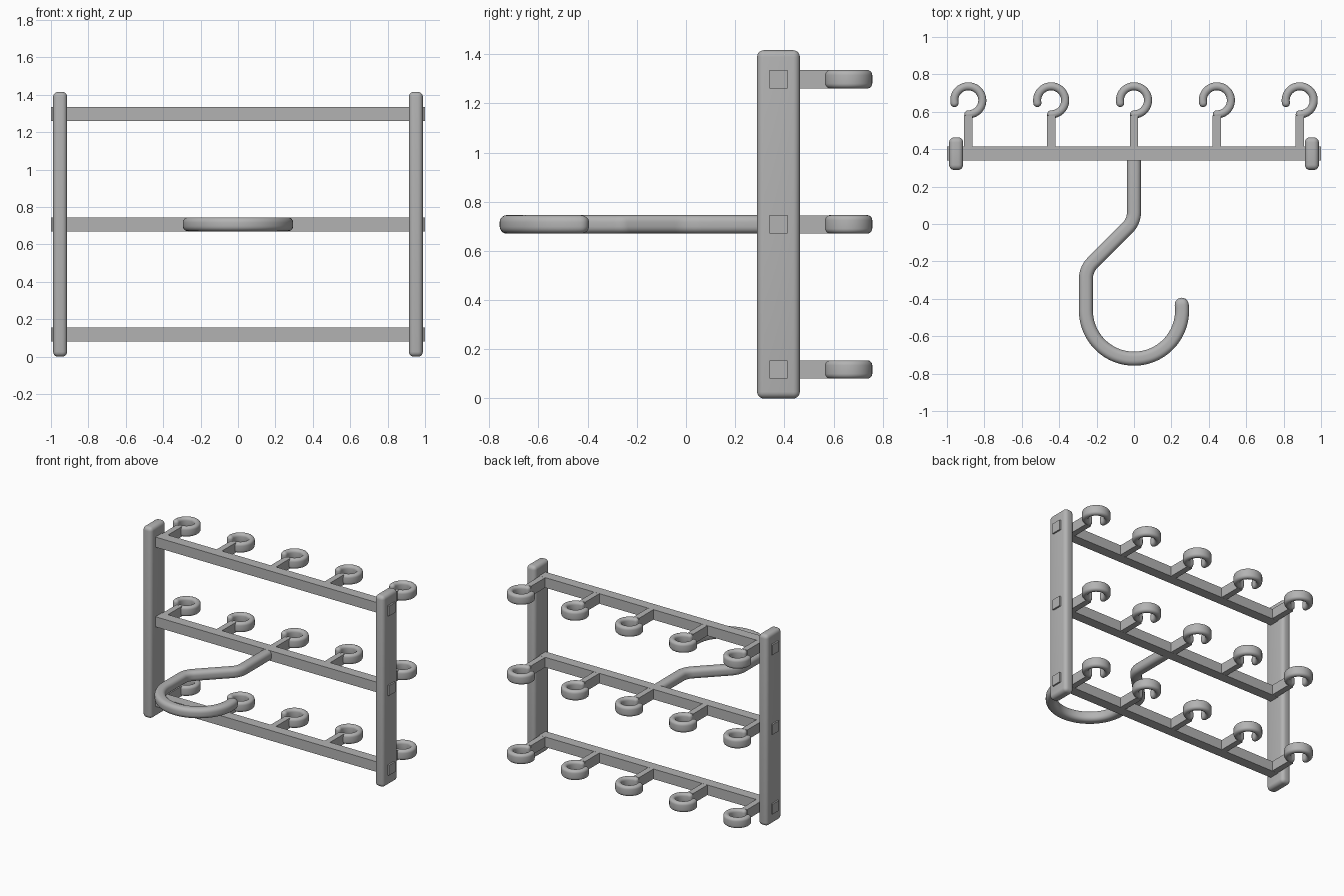
import bpy, bmesh, math
from mathutils import Vector

if "Cube" in bpy.data.objects:
    bpy.data.objects.remove(bpy.data.objects["Cube"])

grey = bpy.data.materials.new("plain grey")
grey.diffuse_color = (0.45, 0.45, 0.45, 1)
grey.use_nodes = True
grey.node_tree.nodes["Principled BSDF"].inputs["Base Color"].default_value = grey.diffuse_color

BAR_Z = (0.118, 0.708, 1.298)
HOOK_X = (-0.886, -0.443, 0.0, 0.443, 0.886)
BAR_Y = 0.376


def finish(name, bm, smooth=True):
    bmesh.ops.recalc_face_normals(bm, faces=bm.faces)
    me = bpy.data.meshes.new(name)
    bm.to_mesh(me)
    bm.free()
    me.materials.append(grey)
    ob = bpy.data.objects.new(name, me)
    bpy.context.collection.objects.link(ob)
    if smooth:
        bpy.ops.object.select_all(action='DESELECT')
        bpy.context.view_layer.objects.active = ob
        ob.select_set(True)
        bpy.ops.object.shade_smooth_by_angle(angle=math.radians(35))
    return ob


def box(name, centre, size, bevel=0.0):
    bm = bmesh.new()
    bmesh.ops.create_cube(bm, size=1)
    for v in bm.verts:
        v.co = Vector(c + a * s for c, a, s in zip(centre, v.co, size))
    if bevel:
        bmesh.ops.bevel(bm, geom=bm.edges[:], offset=bevel, segments=5,
                        profile=0.5, affect='EDGES')
    return finish(name, bm, bevel > 0)


def arc(cx, cy, r, a0, a1, n):
    """Points on a circle, angles in degrees."""
    angles = [math.radians(a0 + (a1 - a0) * i / n) for i in range(n + 1)]
    return [Vector((cx + r * math.cos(a), cy + r * math.sin(a))) for a in angles]


def rounded_rect(w, h, r, n=5):
    pts = []
    for sx, sy, a in ((1, 1, 0), (-1, 1, 90), (-1, -1, 180), (1, -1, 270)):
        pts += arc(sx * (w / 2 - r), sy * (h / 2 - r), r, a, a + 90, n)
    return pts


def sweep(name, path, z, w, h, r):
    """Sweep a rounded section along a flat path, with rounded tips."""
    section = rounded_rect(w, h, r)
    stations = []
    last = len(path) - 1
    for i, p in enumerate(path):
        t = (path[min(i + 1, last)] - path[max(i - 1, 0)]).normalized()
        stations.append((p, t, 1.0, 1.0))

    def tip(p, t, sign):
        out = []
        for k in range(1, 6):
            a = math.radians(84) * k / 5
            c = math.cos(a)
            out.append((p + t * sign * math.sin(a) * w / 2, t, c,
                        1 - (1 - c) * 2 * r / h))
        return out

    stations = (tip(path[0], stations[0][1], -1)[::-1] + stations
                + tip(path[-1], stations[-1][1], 1))
    bm = bmesh.new()
    rings = []
    for p, t, sw, sh in stations:
        side = Vector((-t.y, t.x))
        ring = []
        for q in section:
            c = p + side * q.x * sw
            ring.append(bm.verts.new((c.x, c.y, z + q.y * sh)))
        rings.append(ring)
    n = len(section)
    for a, b in zip(rings, rings[1:]):
        for i in range(n):
            j = (i + 1) % n
            bm.faces.new((a[i], a[j], b[j], b[i]))
    bm.faces.new(rings[0])
    bm.faces.new(rings[-1])
    return finish(name, bm)


# Side posts
for side, x in (("left", -0.951), ("right", 0.951)):
    box(side + "_post", (x, BAR_Y, 0.708), (0.075, 0.174, 1.416), 0.027)

for z in BAR_Z:
    # Cross bar, poking through both posts
    box("cross_bar", (0, BAR_Y, z), (2.0, 0.075, 0.075))
    # Row of small hooks on the back
    for x in HOOK_X:
        box("hook_stem", (x, 0.49, z), (0.044, 0.18, 0.074))
        sweep("small_hook", arc(x, 0.661, 0.075, -90, 191, 40),
              z, 0.043, 0.075, 0.0205)

# Large hanging hook: straight neck, two soft bends, then a round crook
R = 0.12
d = R * math.tan(math.radians(22.5))
path = [Vector((0, BAR_Y))]
path += arc(-R, 0.014 + d, R, 0, -45, 8)
path += arc(-0.257 + R, -0.243 - d, R, 135, 180, 8)
path += arc(0, -0.463, 0.257, 180, 367, 48)
sweep("hanging_hook", path, BAR_Z[1], 0.075, 0.075, 0.028)
